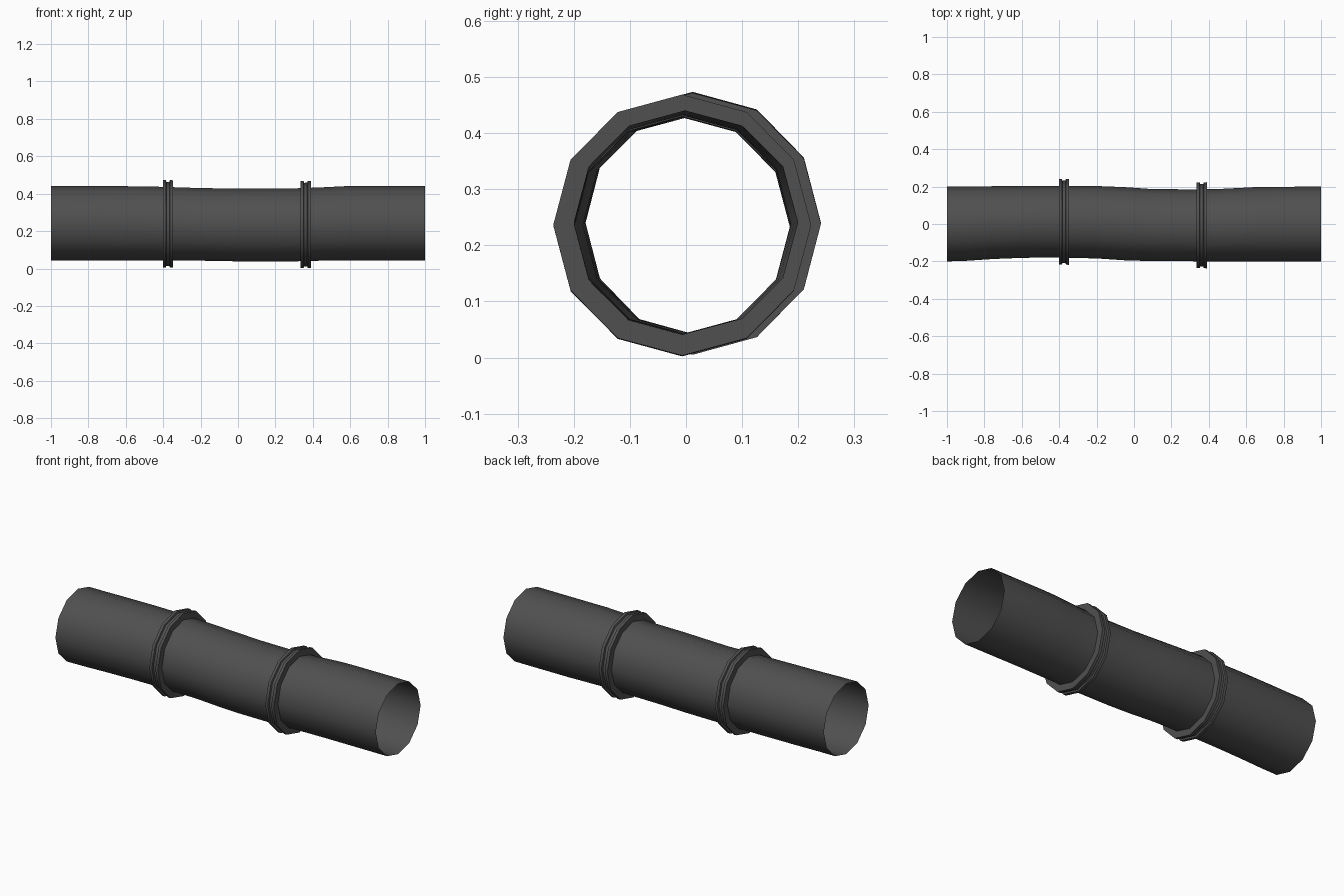
import bpy, bmesh, math

if "Cube" in bpy.data.objects:
    bpy.data.objects.remove(bpy.data.objects["Cube"])

SIDES = 12
grey = bpy.data.materials.new("dark grey")
grey.diffuse_color = (0.08, 0.08, 0.08, 1)
grey.use_nodes = True
grey.node_tree.nodes["Principled BSDF"].inputs["Base Color"].default_value = grey.diffuse_color

# Slightly dented pipe sections: x, y min, y max, z min, z max
SECTIONS = [
    (-1.0, -.200, .200, .042, .440), (-.9, -.197, .200, .042, .440),
    (-.75, -.187, .202, .042, .440), (-.6, -.181, .203, .042, .440),
    (-.45, -.179, .204, .042, .438), (-.2, -.184, .203, .042, .430),
    (-.05, -.194, .197, .039, .428), (.08, -.198, .188, .038, .428),
    (.29, -.199, .185, .038, .428), (.45, -.200, .187, .042, .434),
    (.57, -.200, .193, .042, .440), (.66, -.200, .198, .042, .440),
    (1.0, -.200, .200, .042, .440)]
# Collar profile: offset along x, height above the pipe
COLLAR = [(-.027, 0), (-.027, .037), (-.011, .037), (-.008, .028),
          (.008, .028), (.011, .037), (.027, .037), (.027, 0)]


def section_at(x):
    for a, b in zip(SECTIONS, SECTIONS[1:]):
        if a[0] <= x <= b[0]:
            t = (x - a[0]) / (b[0] - a[0])
            return [p + (q - p) * t for p, q in zip(a, b)]


rings = [(s, 0) for s in SECTIONS]
for cx in (-.375, .362):
    rings += [(section_at(cx - .06), 0), (section_at(cx + .06), 0)]
rings.sort(key=lambda r: r[0][0])
for cx in (-.375, .362):
    i = next(k for k, r in enumerate(rings) if r[0][0] > cx)
    rings[i:i] = [(section_at(cx + dx), h) for dx, h in COLLAR]

# Open pipe with both grooved collars in one surface
bm = bmesh.new()
prev = None
for (x, y0, y1, z0, z1), h in rings:
    ring = []
    for k in range(SIDES):
        a = 2 * math.pi * k / SIDES
        ring.append(bm.verts.new((
            x, (y0 + y1) / 2 + ((y1 - y0) / 2 + h) * math.cos(a),
            (z0 + z1) / 2 + ((z1 - z0) / 2 + h) * math.sin(a))))
    if prev:
        for k in range(SIDES):
            n = (k + 1) % SIDES
            bm.faces.new((prev[k], prev[n], ring[n], ring[k]))
    prev = ring
bmesh.ops.recalc_face_normals(bm, faces=bm.faces)
mesh = bpy.data.meshes.new("collared_pipe")
bm.to_mesh(mesh)
bm.free()
pipe = bpy.data.objects.new("collared_pipe", mesh)
bpy.context.collection.objects.link(pipe)
mesh.materials.append(grey)
bpy.context.view_layer.objects.active = pipe
pipe.select_set(True)
bpy.ops.object.shade_smooth_by_angle(angle=math.radians(50))
